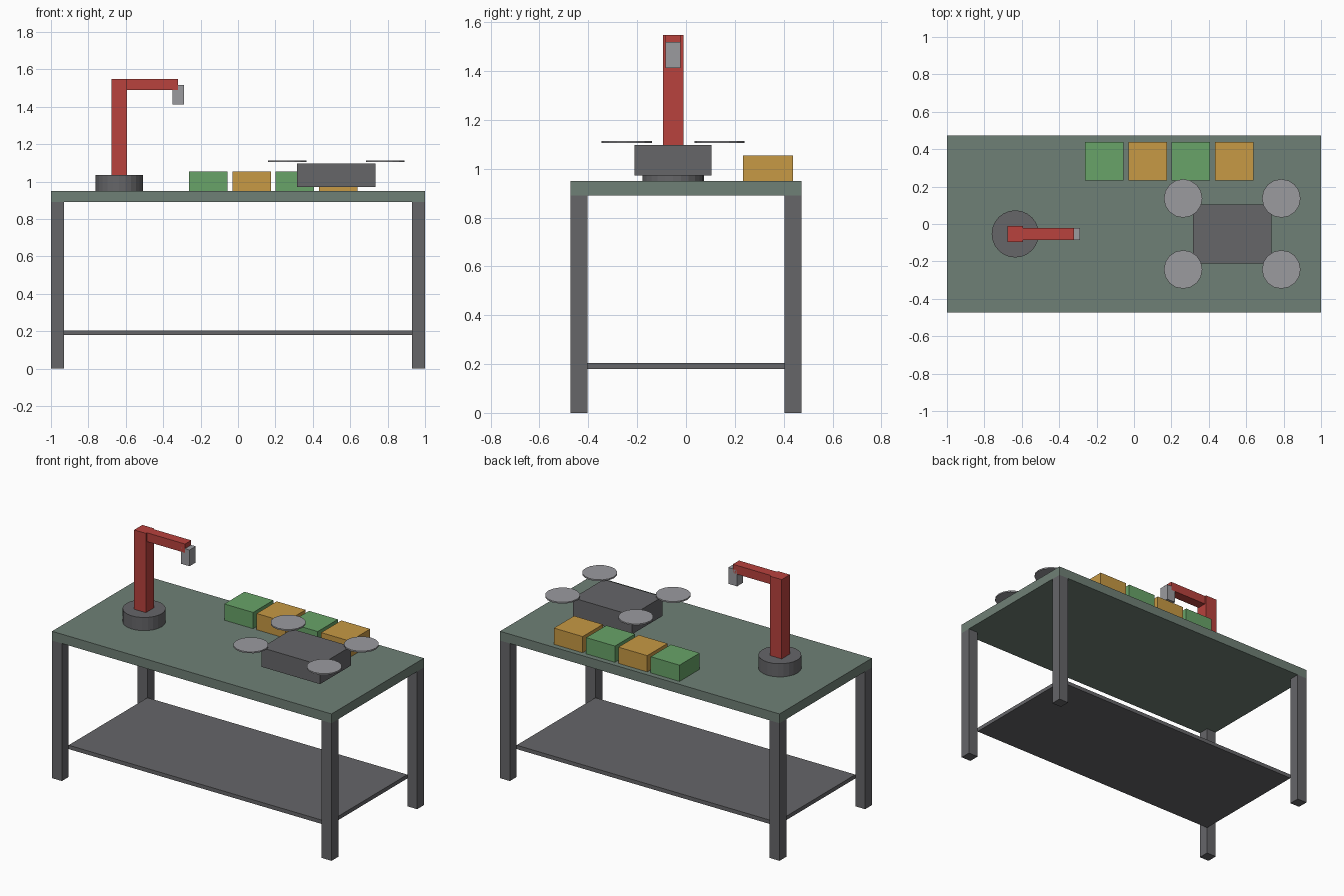
import bpy
import bmesh
from mathutils import Matrix, Vector

old = bpy.data.objects.get("Cube")
if old:
    bpy.data.objects.remove(old, do_unlink=True)


def material(name, r, g, b):
    m = bpy.data.materials.new(name)
    m.use_nodes = True
    m.diffuse_color = (r, g, b, 1)
    m.node_tree.nodes["Principled BSDF"].inputs["Base Color"].default_value = (r, g, b, 1)
    return m


STEEL = material("dark steel", 0.133, 0.133, 0.141)
BENCH = material("bench green", 0.159, 0.216, 0.181)
RED = material("arm red", 0.48, 0.054, 0.047)
GREEN = material("box green", 0.138, 0.366, 0.138)
AMBER = material("box amber", 0.571, 0.319, 0.058)
SILVER = material("light grey", 0.328, 0.328, 0.347)


def finish(bm, name, mat):
    mesh = bpy.data.meshes.new(name)
    bm.to_mesh(mesh)
    bm.free()
    mesh.materials.append(mat)
    ob = bpy.data.objects.new(name, mesh)
    bpy.context.collection.objects.link(ob)
    return ob


def box(name, mat, size, x, y, bottom):
    """Box of the given size standing on the height bottom."""
    bm = bmesh.new()
    centre = Vector((x, y, bottom + size[2] / 2))
    bmesh.ops.create_cube(bm, size=1, matrix=Matrix.Translation(centre) @ Matrix.Diagonal((*size, 1)))
    return finish(bm, name, mat)


def disc(name, mat, radius, height, x, y, bottom, sides):
    """Upright cylinder standing on the height bottom."""
    bm = bmesh.new()
    bmesh.ops.create_cone(bm, cap_ends=True, segments=sides, radius1=radius, radius2=radius,
                          depth=height, matrix=Matrix.Translation((x, y, bottom + height / 2)))
    return finish(bm, name, mat)


CORNERS = [("front_right", -1, -1), ("front_left", 1, -1),
           ("back_right", -1, 1), ("back_left", 1, 1)]
TOP = 0.95     # height of the work surface
MID_Y = -0.053  # line shared by the arm and the drone

# Workbench: top, shelf and four legs
box("bench_top", BENCH, (2, 0.945, 0.06), 0, 0, TOP - 0.06)
box("shelf", STEEL, (1.86, 0.805, 0.025), 0, 0, 0.18)
for label, sx, sy in CORNERS:
    box(label + "_leg", STEEL, (0.07, 0.07, 0.89), sx * 0.965, sy * 0.4375, 0)

# Robot arm: base, column, boom and gripper
ARM_X = -0.635
disc("arm_base", STEEL, 0.126, 0.085, ARM_X, MID_Y, TOP, 24)
box("arm_column", RED, (0.084, 0.084, 0.513), ARM_X, MID_Y, TOP + 0.085)
box("arm_boom", RED, (0.273, 0.063, 0.057), -0.4565, MID_Y, 1.491)
box("gripper", SILVER, (0.063, 0.063, 0.105), -0.319, MID_Y, 1.413)

# Row of parts boxes in alternating colours
for i in range(4):
    box(f"parts_box_{i + 1}", AMBER if i % 2 else GREEN, (0.206, 0.206, 0.105),
        -0.158 + i * 0.231, 0.336, TOP)

# Drone: hovering body with four rotor discs
DRONE_X = 0.525
box("drone_body", STEEL, (0.42, 0.315, 0.124), DRONE_X, MID_Y, 0.972)
for label, sx, sy in CORNERS:
    disc(label + "_rotor", SILVER, 0.103, 0.009,
         DRONE_X + sx * 0.2625, MID_Y + sy * 0.19, 1.105, 16)
